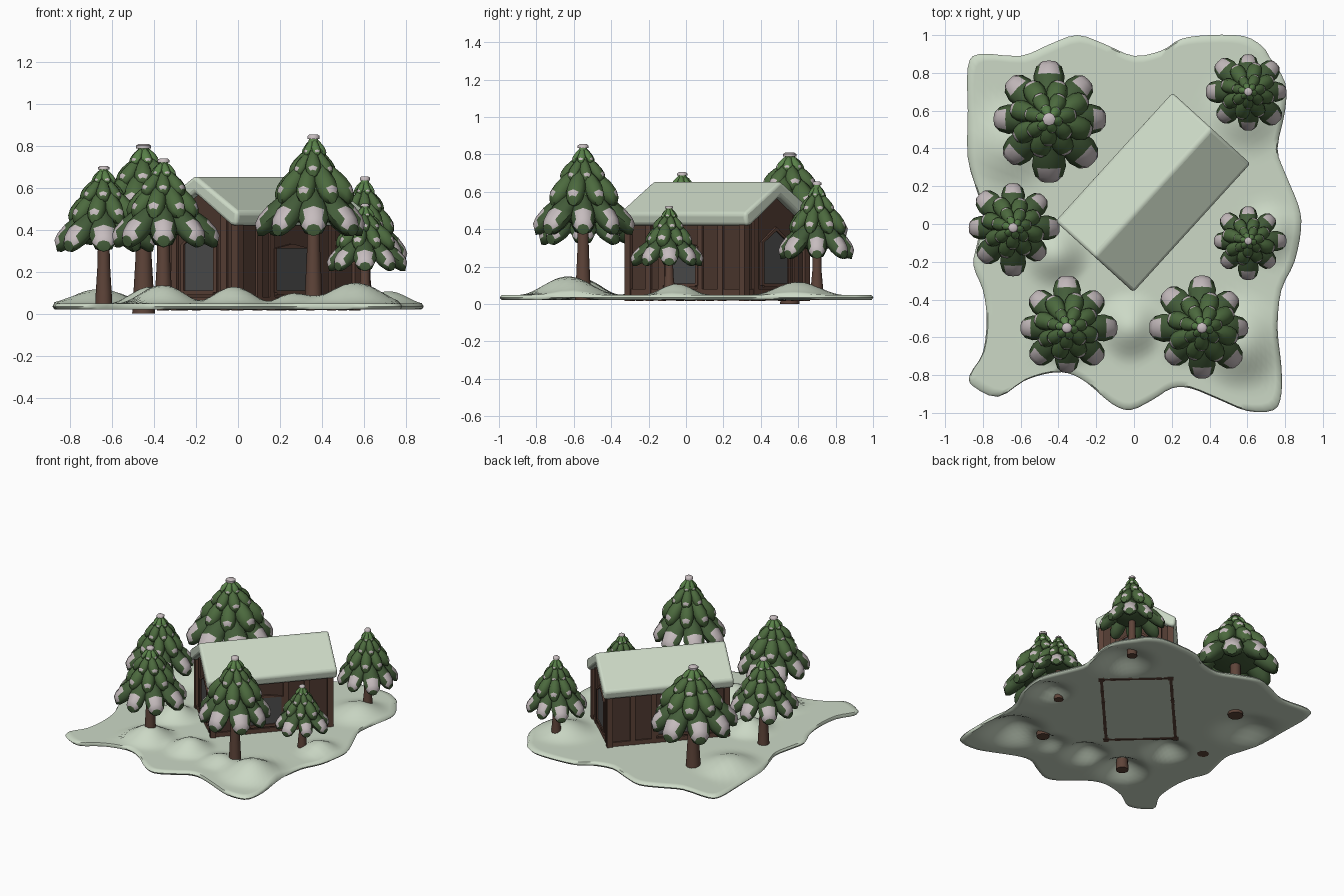
import bpy, bmesh, math, random
from mathutils import Vector, Matrix

if "Cube" in bpy.data.objects:
    bpy.data.objects.remove(bpy.data.objects["Cube"])

random.seed(4)

def srgb(r, g, b):
    return tuple(((c / 255 + 0.055) / 1.055) ** 2.4 for c in (r, g, b)) + (1,)

def material(name, *rgb):
    m = bpy.data.materials.new(name)
    m.diffuse_color = srgb(*rgb)
    m.use_nodes = True
    m.node_tree.nodes["Principled BSDF"].inputs["Base Color"].default_value = m.diffuse_color
    return m

SNOW = material("ground_snow", 204, 217, 198)
TIP = material("branch_snow", 198, 188, 190)
DARK = material("dark_green", 68, 93, 58)
MID = material("mid_green", 76, 106, 62)
LIGHT = material("light_green", 88, 128, 72)
BARK = material("bark_brown", 94, 68, 57)
WALL = material("wall_brown", 78, 57, 48)
TRIM = material("trim_brown", 92, 66, 55)
GLASS = material("window_grey", 78, 78, 78)

def make(name, bm, mats, angle=40):
    bmesh.ops.recalc_face_normals(bm, faces=bm.faces)
    me = bpy.data.meshes.new(name)
    bm.to_mesh(me)
    bm.free()
    ob = bpy.data.objects.new(name, me)
    bpy.context.collection.objects.link(ob)
    for m in mats:
        me.materials.append(m)
    if angle:
        bpy.ops.object.select_all(action='DESELECT')
        ob.select_set(True)
        bpy.context.view_layer.objects.active = ob
        bpy.ops.object.shade_smooth_by_angle(angle=math.radians(angle))
    return ob

def bridge(bm, rings, cap=True):
    """Skin closed loops of verts in order; returns faces grouped per step."""
    n = len(rings[0])
    steps = [[bm.faces.new((a[i], a[(i + 1) % n], b[(i + 1) % n], b[i])) for i in range(n)]
             for a, b in zip(rings, rings[1:])]
    if cap:
        steps.append([bm.faces.new(rings[0][::-1]), bm.faces.new(rings[-1])])
    return steps

# ---------- snowy ground: wavy outline, soft mounds ----------
OUTLINE = [(-.88, .83), (-.82, .90), (-.6, .89), (-.45, .95), (-.3, 1), (-.15, .95), (0, .89), (.15, .92),
           (.25, .98), (.4, 1), (.58, .995), (.68, .94), (.72, .88), (.8, .75), (.8, .6), (.76, .4), (.8, .27),
           (.87, .1), (.885, -.02), (.85, -.2), (.78, -.35), (.76, -.55), (.78, -.75), (.78, -.9), (.74, -.985),
           (.6, -.99), (.45, -.93), (.3, -.87), (.2, -.87), (.1, -.93), (-.02, -.985), (-.12, -.95),
           (-.25, -.84), (-.35, -.79), (-.45, -.79), (-.58, -.83), (-.72, -.915), (-.85, -.86), (-.87, -.8),
           (-.8, -.68), (-.78, -.5), (-.8, -.35), (-.85, -.22), (-.83, -.1), (-.8, .05), (-.83, .17),
           (-.88, .35), (-.88, .6)]
MOUNDS = [(.56, -.63, .1, .27), (-.02, -.55, .08, .2), (-.42, -.16, .08, .2), (-.66, .42, .07, .27),
          (.6, .6, .07, .25), (.72, -.05, .06, .18), (-.36, -.56, .09, .22), (.27, -.6, .05, .17)]

def ground_z(x, y):
    z = 0.048
    for mx, my, h, r in MOUNDS:
        d = math.hypot(x - mx, y - my) / r
        if d < 1:
            z += h * (0.5 + 0.5 * math.cos(math.pi * d))
    return z

def smooth_loop(pts, sub=3):
    out, n = [], len(pts)
    for i in range(n):
        p = [Vector(pts[(i + k) % n]) for k in (-1, 0, 1, 2)]
        for s in range(sub):
            t = s / sub
            out.append(0.5 * (2 * p[1] + (p[2] - p[0]) * t + (2 * p[0] - 5 * p[1] + 4 * p[2] - p[3]) * t * t
                              + (3 * p[1] - p[0] - 3 * p[2] + p[3]) * t ** 3))
    return out

edge = smooth_loop(OUTLINE)
bm = bmesh.new()
scales = [0.02 + 0.97 * i / 30 for i in range(31)]
rings = [[bm.verts.new((p.x * s, p.y * s, ground_z(p.x * s, p.y * s))) for p in edge] for s in scales]
rings.append([bm.verts.new((p.x, p.y, 0.034)) for p in edge])
rings += [[bm.verts.new((p.x * s, p.y * s, ground_z(p.x * s, p.y * s) - 0.027)) for p in edge]
          for s in reversed(scales)]
bridge(bm, rings)
make("snow_ground", bm, [SNOW], 60)

# ---------- cabin, built along its ridge then turned ----------
PLACE = Matrix.Translation((0.10, 0.167, 0)) @ Matrix.Rotation(math.radians(47.7), 4, 'Z')
HU, HV = 0.415, 0.24           # wall half length and half width

def prism(bm, profile, u0, u1):
    rings = [[bm.verts.new((u, v, z)) for v, z in profile] for u in (u0, u1)]
    bridge(bm, rings)

def box(bm, lo, hi):
    prism(bm, [(lo[1], lo[2]), (hi[1], lo[2]), (hi[1], hi[2]), (lo[1], hi[2])], lo[0], hi[0])

bm = bmesh.new()
prism(bm, [(-HV, .03), (HV, .03), (HV, .47), (0, .61), (-HV, .47)], -HU, HU)
make("cabin_walls", bm, [WALL], 0).matrix_world = PLACE

bm = bmesh.new()
prism(bm, [(0, .658), (-.282, .485), (-.27, .42), (-.235, .42), (0, .575), (.235, .42), (.27, .42), (.282, .485)],
      -.46, .46)
roof = make("cabin_roof", bm, [SNOW], 50)
roof.matrix_world = PLACE
bev = roof.modifiers.new("soft_edges", 'BEVEL')
bev.width, bev.segments, bev.limit_method = 0.018, 3, 'ANGLE'

# corner posts, wall battens and base rails
bm = bmesh.new()
for su in (-1, 1):
    for sv in (-1, 1):
        cu, cv = su * HU, sv * HV
        box(bm, (cu - .02, cv - .02, .016), (cu + .02, cv + .02, .46))
    for v in (-.16, .16):
        box(bm, (su * HU - .012, v - .018, .016), (su * HU + .012, v + .018, .47))
    box(bm, (su * HU - .01, -HV, .018), (su * HU + .01, HV, .08))
for sv in (-1, 1):
    for u in (-.27, -.18, .1, .25):
        box(bm, (u - .018, sv * HV - .012, .016), (u + .018, sv * HV + .012, .45))
    box(bm, (-HU, sv * HV - .01, .018), (HU, sv * HV + .01, .08))
make("cabin_posts", bm, [TRIM], 0).matrix_world = PLACE

# windows: thin panes with frames, pointed on the gables
def window_profile(w, z0, z1, point):
    return [(-w, z0), (w, z0), (w, z1), (w * .5, z1 + point * .75), (0, z1 + point),
            (-w * .5, z1 + point * .75), (-w, z1)]

panes, frames = bmesh.new(), bmesh.new()
for turn, dist, off, w, z1, point in ((0, HU, 0, .095, .33, .06), (180, HU, 0, .095, .33, .06),
                                      (-90, HV, -.04, .11, .31, .001), (90, HV, .04, .11, .31, .001)):
    side = Matrix.Rotation(math.radians(turn), 4, 'Z') @ Matrix.Translation((dist, off, 0))
    for target, parts in ((panes, [(window_profile(w, .11, z1, point), 0, .006)]),
                          (frames, [([(-w - .02, .10), (-w, .10), (-w, z1), (-w - .02, z1)], 0, .014),
                                    ([(w, .10), (w + .02, .10), (w + .02, z1), (w, z1)], 0, .014),
                                    ([(-w, .09), (w, .09), (w, .11), (-w, .11)], 0, .014),
                                    ([(-w - .02, z1), (-w, z1), (0, z1 + point), (0, z1 + point + .022)], 0, .014),
                                    ([(w + .02, z1), (w, z1), (0, z1 + point), (0, z1 + point + .022)], 0, .014)])):
        for prof, a, b in parts:
            start = len(target.verts)
            prism(target, prof, a, b)
            target.verts.ensure_lookup_table()
            bmesh.ops.transform(target, matrix=side, verts=target.verts[start:])
make("window_panes", panes, [GLASS], 0).matrix_world = PLACE
make("window_frames", frames, [TRIM], 0).matrix_world = PLACE

# ---------- trees ----------
# tier: radius, root height, tip height (relative), branch count, material slot
TIERS = [(1.0, .56, .17, 8, 0), (.70, .74, .45, 8, 1), (.44, .86, .66, 7, 1), (.23, .955, .83, 6, 2)]
# branch section: distance out, width, thickness
LOBE = [(.05, .30, .6), (.3, .62, .9), (.55, .92, 1), (.74, 1, 1), (.9, .82, .82), (.98, .5, .5)]

def branch(bm, R, height, tier, ang, slot):
    rel, root, tip, n, _ = tier
    r = R * rel * random.uniform(.9, 1.06)
    width, thick = r * 2.15 / n, (.22 * R if rel > .9 else .29 * r)
    c, s = math.cos(ang), math.sin(ang)
    drop = (root - tip) * height
    slope = math.atan2(drop, r)                  # tilt sections with the droop
    rings = []
    for t, w, h in LOBE:
        ring = []
        for k in range(8):
            a = 2 * math.pi * k / 8
            side = width * w * math.cos(a)
            up = thick * h * math.sin(a)
            out = r * t + up * math.sin(slope) * .4
            z = -drop * t ** 1.1 + up
            ring.append(bm.verts.new((out * c - side * s, out * s + side * c, root * height + z)))
        rings.append(ring)
    for i, faces in enumerate(bridge(bm, rings)):
        for j, f in enumerate(faces):
            # snow lies on the upper side near the tip
            snowy = (i == 4 and (j in (1, 2) or (j in (0, 3) and rel > .9))) or (i == 3 and j in (1, 2) and rel > .9)
            f.material_index = 3 if snowy else slot

def tree(label, x, y, R, zb, zt, base):
    height = zt - zb
    bm = bmesh.new()
    # inner cone that closes the gaps between branches
    core = [(.25, .24), (.52, .28), (.46, .46), (.3, .66), (.17, .84), (.07, .97)]
    rings = [[bm.verts.new((R * q * math.cos(k * math.pi / 6), R * q * math.sin(k * math.pi / 6), z * height))
              for k in range(12)] for q, z in core]
    for i, faces in enumerate(bridge(bm, rings)):
        for f in faces:
            f.material_index = (0, 0, 1, 1, 2, 0)[i]
    for i, tier in enumerate(TIERS):
        for k in range(tier[3]):
            branch(bm, R, height, tier, 2 * math.pi * (k + .5 * (i % 2)) / tier[3] + .1 * i, tier[4])
    # small snow cap on the top
    cap = [[bm.verts.new((R * q * math.cos(k * math.pi / 4), R * q * math.sin(k * math.pi / 4), z * height))
            for k in range(8)] for q, z in ((.11, .96), (.11, .985), (.07, 1.0))]
    for faces in bridge(bm, cap):
        for f in faces:
            f.material_index = 3
    make(label + "_foliage", bm, [DARK, MID, LIGHT, TIP], 55).location = (x, y, zb)
    # flared trunk
    bm = bmesh.new()
    top = zb + height * .35
    rings = [[bm.verts.new((q * R * math.cos(k * math.pi / 5), q * R * math.sin(k * math.pi / 5), z))
              for k in range(10)] for q, z in ((.17, base), (.155, base + .08), (.12, zb), (.11, top))]
    bridge(bm, rings)
    make(label + "_trunk", bm, [BARK], 40).location = (x, y, 0)

TREES = [("back_left_tree", -.45, .555, .32, .27, .81, 0), ("back_right_tree", .605, .70, .215, .18, .655, .02),
         ("left_tree", -.64, -.02, .245, .24, .705, .02), ("right_tree", .605, -.09, .195, .16, .525, .02),
         ("front_left_tree", -.355, -.55, .26, .26, .74, .02), ("front_right_tree", .36, -.55, .265, .30, .855, .02)]
for t in TREES:
    tree(*t)
